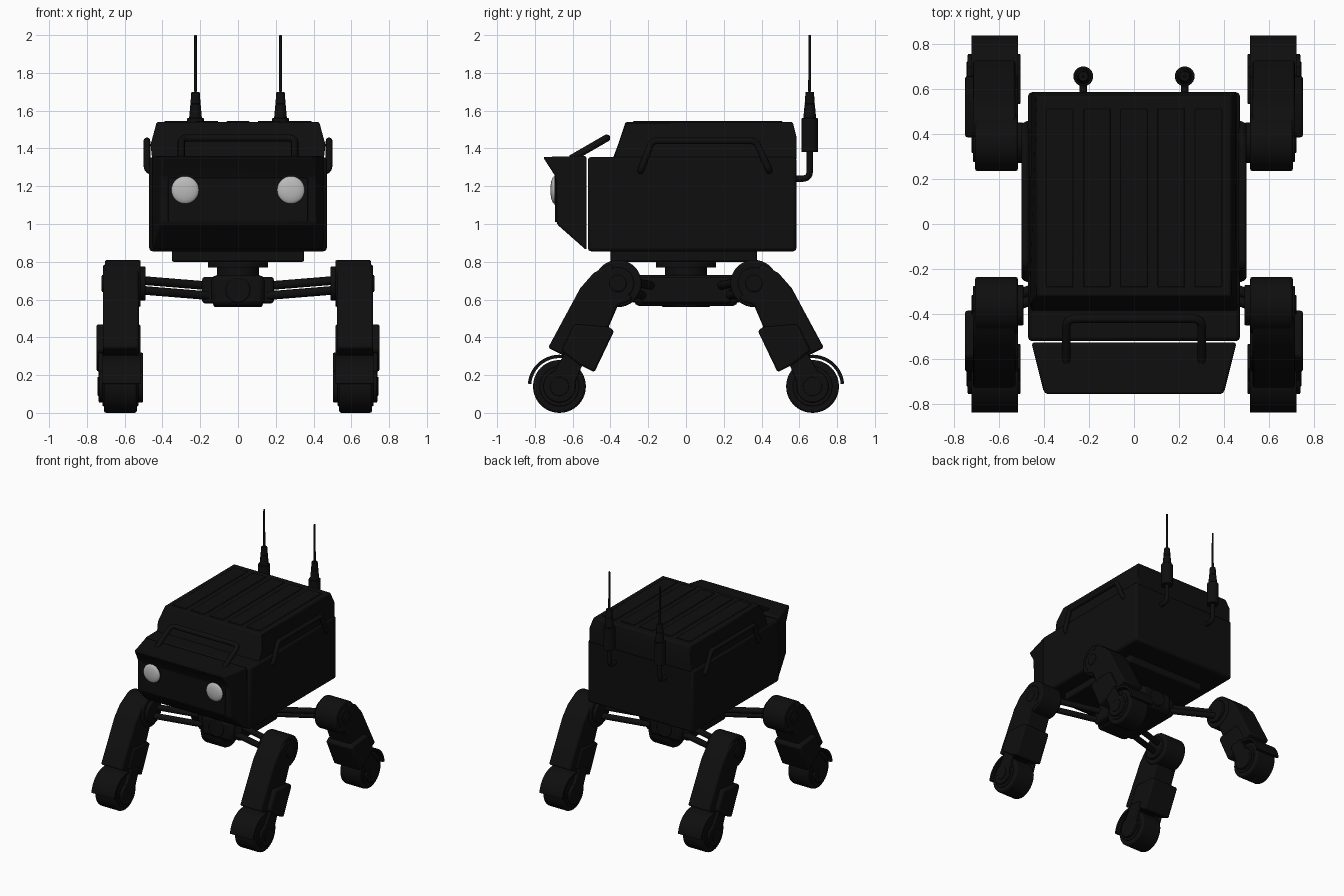
import bpy, bmesh, math
from mathutils import Vector

cube = bpy.data.objects.get("Cube")
if cube:
    bpy.data.objects.remove(cube, do_unlink=True)


def material(name, value):
    m = bpy.data.materials.new(name)
    m.use_nodes = True
    col = (value, value, value, 1)
    m.diffuse_color = col
    m.node_tree.nodes["Principled BSDF"].inputs["Base Color"].default_value = col
    return m


BLACK = material("matte black", 0.0045)
LENS = material("lamp grey", 0.5)


def finish(ob, mat=BLACK, bevel=0, segments=2):
    ob.data.materials.clear()
    ob.data.materials.append(mat)
    if bevel:
        b = ob.modifiers.new("Bevel", "BEVEL")
        b.width, b.segments, b.limit_method = bevel, segments, "ANGLE"
    bpy.ops.object.select_all(action="DESELECT")
    ob.select_set(True)
    bpy.context.view_layer.objects.active = ob
    bpy.ops.object.shade_smooth_by_angle(angle=math.radians(35))
    return ob


def from_bmesh(name, bm, mat=BLACK, bevel=0):
    bmesh.ops.recalc_face_normals(bm, faces=bm.faces[:])
    me = bpy.data.meshes.new(name)
    bm.to_mesh(me)
    bm.free()
    ob = bpy.data.objects.new(name, me)
    bpy.context.collection.objects.link(ob)
    return finish(ob, mat, bevel)


def prism(name, profile, x0, x1, bevel=0.0, taper=None):
    """Extrude a (y, z) outline along x; taper maps (y, z) to an x factor."""
    bm = bmesh.new()
    rings = []
    for x in (x0, x1):
        rings.append([bm.verts.new((x * (taper(y, z) if taper else 1), y, z)) for y, z in profile])
    a, b = rings
    bm.faces.new(a)
    bm.faces.new(b[::-1])
    for i in range(len(a)):
        j = (i + 1) % len(a)
        bm.faces.new((a[i], b[i], b[j], a[j]))
    return from_bmesh(name, bm, BLACK, bevel)


def box(name, x0, x1, y0, y1, z0, z1, bevel=0.01):
    return prism(name, [(y0, z0), (y1, z0), (y1, z1), (y0, z1)], x0, x1, bevel)


def cylinder(name, a, b, r, r2=None, mat=BLACK, bevel=0.0, sides=40):
    a, b = Vector(a), Vector(b)
    bm = bmesh.new()
    bmesh.ops.create_cone(bm, cap_ends=True, segments=sides, radius1=r,
                          radius2=r if r2 is None else r2, depth=(b - a).length)
    rot = (b - a).to_track_quat("Z", "Y").to_matrix()
    for v in bm.verts:
        v.co = rot @ v.co + (a + b) / 2
    return from_bmesh(name, bm, mat, bevel)


def tube(name, points, r, corner=0.04):
    """Bent pipe: every inner corner is rounded by a quadratic arc."""
    pts = [Vector(p) for p in points]
    path = [pts[0]]
    for p, q, n in zip(pts, pts[1:], pts[2:]):
        a, c = q + (p - q).normalized() * corner, q + (n - q).normalized() * corner
        for i in range(6):
            t = i / 5
            path.append(a * (1 - t) ** 2 + q * 2 * t * (1 - t) + c * t * t)
    path.append(pts[-1])
    cu = bpy.data.curves.new(name, "CURVE")
    cu.dimensions = "3D"
    cu.bevel_depth, cu.bevel_resolution, cu.use_fill_caps = r, 4, True
    sp = cu.splines.new("POLY")
    sp.points.add(len(path) - 1)
    for s, p in zip(sp.points, path):
        s.co = (*p, 1)
    ob = bpy.data.objects.new(name, cu)
    bpy.context.collection.objects.link(ob)
    bpy.ops.object.select_all(action="DESELECT")
    ob.select_set(True)
    bpy.context.view_layer.objects.active = ob
    bpy.ops.object.convert(target="MESH")
    return finish(bpy.context.object)


# Main body and tapered upper cabin
box("body", -0.47, 0.47, -0.52, 0.585, 0.855, 1.355, 0.018)
prism("cabin", [(-0.39, 1.34), (0.585, 1.34), (0.585, 1.46), (0.565, 1.54), (-0.32, 1.54), (-0.36, 1.42)],
      -0.455, 0.455, 0.008, lambda y, z: 0.945 if z > 1.5 else 1)
for i in range(5):
    x = (i - 2) * 0.165
    box("roof_rib", x - 0.06, x + 0.06, -0.28, 0.51, 1.53, 1.546, 0.004)

# Front head, set just off the body, with an overhanging brow
prism("head", [(-0.526, 0.86), (-0.685, 1.0), (-0.69, 1.25), (-0.758, 1.355), (-0.526, 1.36)],
      -0.455, 0.455, 0.012, lambda y, z: 1 + (y + 0.526) * 0.55)
box("face_panel", -0.37, 0.37, -0.694, -0.66, 1.01, 1.245, 0.003)
for s in (-1, 1):
    cylinder("headlamp_rim", (s * 0.28, -0.66, 1.18), (s * 0.28, -0.697, 1.18), 0.08)
    bm = bmesh.new()
    bmesh.ops.create_uvsphere(bm, u_segments=32, v_segments=16, radius=0.073)
    for v in bm.verts:
        v.co = (v.co.x + s * 0.28, v.co.y * 0.3 - 0.696, v.co.z + 1.18)
    from_bmesh("headlamp", bm, LENS)

# Bull bar and side rails
tube("head_bar", [(-0.3, -0.61, 1.345), (-0.3, -0.42, 1.455), (0.3, -0.42, 1.455), (0.3, -0.61, 1.345)], 0.019)
for s in (-1, 1):
    tube("side_rail", [(s * 0.44, -0.24, 1.275), (s * 0.482, -0.24, 1.285), (s * 0.482, -0.18, 1.44),
                       (s * 0.482, 0.37, 1.44), (s * 0.482, 0.44, 1.285), (s * 0.44, 0.44, 1.275)], 0.018, 0.025)

# Rear antennas on bent brackets
for s in (-1, 1):
    x, y = s * 0.225, 0.655
    tube("antenna_bracket", [(x, 0.57, 1.24), (x, y, 1.24), (x, y, 1.4)], 0.017)
    for z0, z1, r, top in ((1.38, 1.56, 0.044, 0.044), (1.56, 1.635, 0.034, 0.027),
                           (1.635, 1.7, 0.027, 0.022), (1.7, 2.0, 0.008, 0.007)):
        cylinder("antenna_section", (x, y, z0), (x, y, z1), r, top, bevel=0.003, sides=24)

# Underside mount and turntable
box("belly_plate", -0.35, 0.35, -0.4, 0.375, 0.8, 0.87, 0.01)
cylinder("turntable", (0, 0, 0.77), (0, 0, 0.81), 0.16)
cylinder("turntable_neck", (0, 0, 0.7), (0, 0, 0.78), 0.112)

# Chassis core
box("chassis_core", -0.14, 0.14, -0.275, 0.275, 0.565, 0.73, 0.03)
box("chassis_cross", -0.19, 0.19, -0.24, 0.24, 0.58, 0.72, 0.015)
cylinder("chassis_dish", (0, 0, 0.56), (0, 0, 0.6), 0.13, bevel=0.01)
for t in (-1, 1):
    cylinder("chassis_cap", (0, t * 0.25, 0.65), (0, t * 0.285, 0.65), 0.065, bevel=0.006)


def arc(cy, cz, r, a0, a1, n, t):
    angles = [math.radians(a0 + (a1 - a0) * i / n) for i in range(n + 1)]
    return [(t * (cy + r * math.cos(a)), cz + r * math.sin(a)) for a in angles]


# Four legs, each mirrored by side (s) and by front or back (t)
HIP, WHEEL = (0.36, 0.685), (0.67, 0.14)
for s in (-1, 1):
    for t in (-1, 1):
        def outline(pts):
            return [(t * y, z) for y, z in pts]

        def axle(name, c, x0, x1, r, bevel=0.006):
            return cylinder(name, (s * x0, t * c[0], c[1]), (s * x1, t * c[0], c[1]), r, bevel=bevel)

        # Twin suspension arms
        for dy, dz in ((0, 0.028), (0.045, -0.024)):
            cylinder("suspension_arm", (s * 0.16, t * (0.18 + dy), 0.645 + dz),
                     (s * 0.53, t * (0.32 + dy), 0.675 + dz), 0.023, sides=20)

        # Hip joint
        axle("hip_drum", HIP, 0.515, 0.705, 0.125, 0.01)
        axle("hip_inner_disc", HIP, 0.49, 0.52, 0.09)
        axle("hip_outer_ring", HIP, 0.7, 0.715, 0.085)
        axle("hip_bolt", HIP, 0.71, 0.722, 0.045)

        # Thigh and shin casing
        prism("thigh", outline([(0.28, 0.6), (0.36, 0.57), (0.45, 0.36), (0.6, 0.28), (0.73, 0.345),
                                (0.56, 0.66), (0.49, 0.74), (0.4, 0.79)]), s * 0.525, s * 0.715, 0.012)
        prism("shin_casing", outline([(0.41, 0.455), (0.38, 0.435), (0.485, 0.215), (0.565, 0.255),
                                      (0.66, 0.33), (0.59, 0.47)]), s * 0.515, s * 0.75, 0.012)

        # Wheel fork with hub plates
        for x0, x1 in ((0.503, 0.53), (0.715, 0.738)):
            prism("wheel_fork", outline([(0.53, 0.3), (0.64, 0.32), (0.72, 0.18), (0.66, 0.09), (0.6, 0.13)]),
                  s * x0, s * x1, 0.006)
            axle("hub_plate", WHEEL, x0, x1, 0.085)
        axle("hub_cap", WHEEL, 0.735, 0.743, 0.05, 0.002)

        # Tyre with rims, and curved fender
        axle("tyre", WHEEL, 0.535, 0.71, 0.14, 0.012)
        axle("wheel_rim", WHEEL, 0.528, 0.717, 0.105, 0.004)
        prism("fender", arc(*WHEEL, 0.168, 5, 135, 20, t) + arc(*WHEEL, 0.15, 135, 5, 20, t),
              s * 0.515, s * 0.72)
